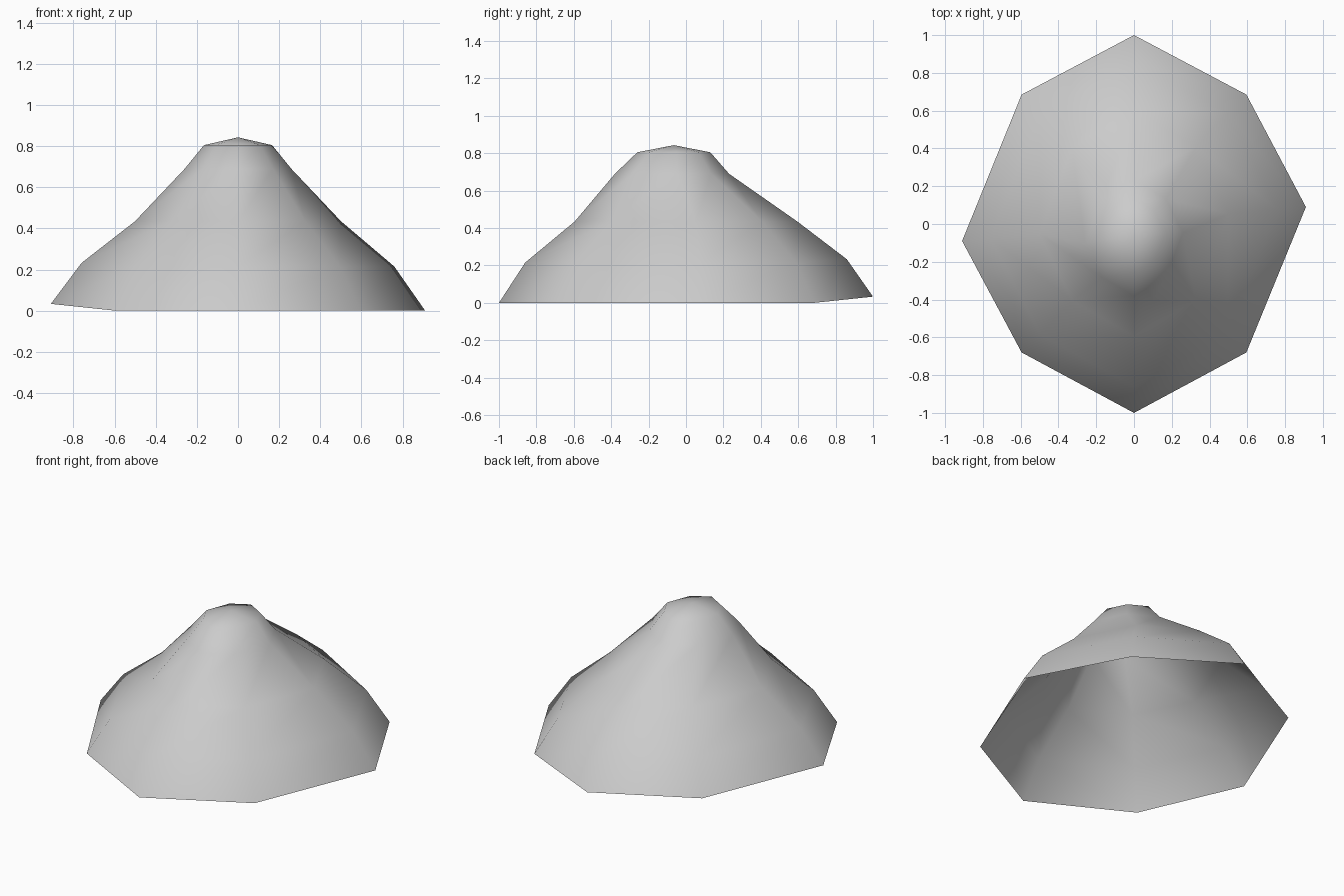
import bpy, bmesh

if "Cube" in bpy.data.objects:
    bpy.data.objects.remove(bpy.data.objects["Cube"])

# Eight-sided outline of the rim; the back-left corners are slightly raised
OUTLINE = [(0, -1), (0.595, -0.68), (0.91, 0.09), (0.595, 0.685),
           (0, 1), (-0.595, 0.685), (-0.91, -0.09), (-0.595, -0.68)]
RAISED = (4, 5, 6)

# Rings from rim to crown: x scale, y scale, y shift, height, lift of raised corners
RINGS = [(1.0, 1.0, 0.0, 0.0, 0.033),
         (0.835, 0.86, 0.0, 0.215, 0.018),
         (0.55, 0.595, 0.0, 0.435, 0.0),
         (0.285, 0.305, -0.075, 0.69, 0.0),
         (0.182, 0.195, -0.065, 0.805, 0.0)]

grey = bpy.data.materials.new("light grey")
grey.diffuse_color = (0.6, 0.6, 0.6, 1)
grey.use_nodes = True
grey.node_tree.nodes["Principled BSDF"].inputs["Base Color"].default_value = grey.diffuse_color

# Open shell of the mound
bm = bmesh.new()
rings = []
for sx, sy, shift, z, lift in RINGS:
    rings.append([bm.verts.new((x * sx, y * sy + shift, z + (lift if i in RAISED else 0)))
                  for i, (x, y) in enumerate(OUTLINE)])
for low, high in zip(rings, rings[1:]):
    for i in range(8):
        j = (i + 1) % 8
        bm.faces.new((low[i], low[j], high[j], high[i]))

# Shallow pointed crown
apex = bm.verts.new((0, -0.065, 0.843))
for i in range(8):
    bm.faces.new((rings[-1][i], rings[-1][(i + 1) % 8], apex))
for f in bm.faces:
    f.smooth = True

mesh = bpy.data.meshes.new("mound")
bm.to_mesh(mesh)
bm.free()
mesh.materials.append(grey)
mound = bpy.data.objects.new("mound", mesh)
bpy.context.collection.objects.link(mound)
